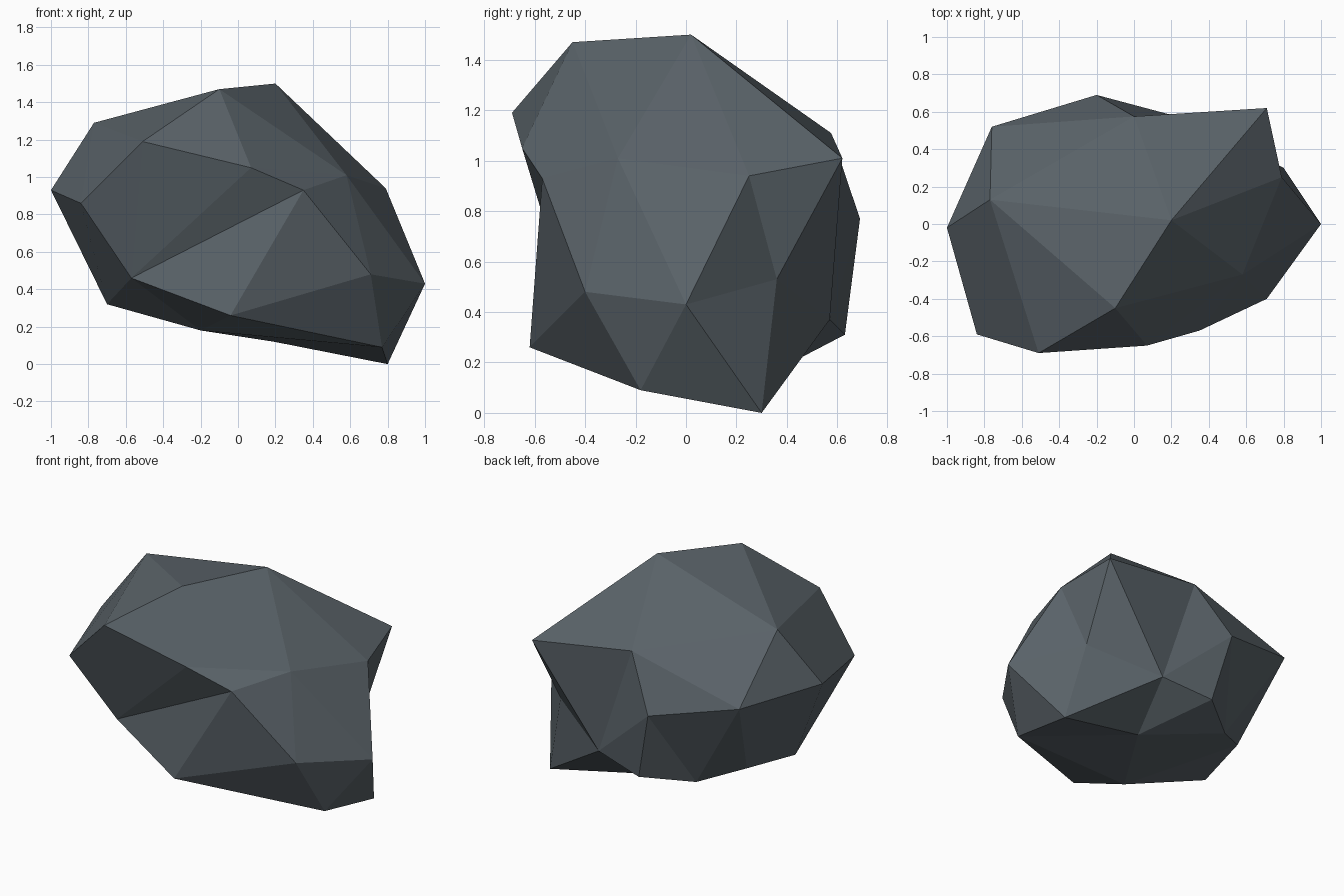
import bpy, bmesh
from mathutils import Vector

if "Cube" in bpy.data.objects:
    bpy.data.objects.remove(bpy.data.objects["Cube"])

# Corner points of the boulder, grouped by region
CORNERS = [
    (-1.0, -.02, .93), (-.77, .13, 1.29), (-.10, -.45, 1.47), (.20, .02, 1.50),   # 0-3 crown
    (.79, .25, .94), (1.0, 0, .43), (.80, .30, 0), (.77, -.18, .09),              # 4-7 right end
    (-.20, -.33, .18), (-.70, -.16, .32), (-.57, -.47, .46), (-.84, -.59, .86),   # 8-11 lower left
    (-.51, -.69, 1.19), (.07, -.65, 1.05), (.35, -.57, .93), (-.04, -.62, .26),   # 12-15 front
    (.71, -.40, .48), (.58, -.27, 1.01),                                          # 16-17 front right
    (-.76, .52, .90), (-.20, .69, .77), (0, .575, 1.11), (.71, .62, 1.01),        # 18-21 back
    (-.09, .63, .31), (.25, .57, .37), (.68, .36, .53),                           # 22-24 back hollow
    (-.37, .42, .27), (.19, .265, .12), (-.62, .24, .36),                         # 25-27 underside
]
CENTRE = Vector((0, 0, .72))

# Creases that must run between corners: hub -> neighbours
CREASES = {
    10: (13, 14, 15, 11, 8), 13: (14, 12, 2, 17), 2: (12, 17, 1),
    14: (17, 16, 15), 7: (15, 16, 5, 8), 16: (15, 5), 17: (5, 3, 4),
    3: (4, 21, 20, 1), 24: (4, 21, 5, 6), 6: (5, 23, 26),
    23: (21, 20, 19, 22, 26), 22: (26, 19, 25), 25: (19, 18),
    1: (20, 12, 11), 9: (11, 0), 8: (15,),
}


def det(a, b, c):
    return a.cross(b).dot(c)


def crosses(p, q, a, b):
    """True when arc p-q crosses arc a-b on the unit sphere."""
    return (det(p, q, a) * det(p, q, b) < 0 and det(a, b, p) * det(a, b, q) < 0
            and (p + q).dot(a + b) > 0)


def opposite(edge):
    return [v for f in edge.link_faces for v in f.verts if v not in edge.verts]


def force_crease(bm, a, b, kept):
    """Turn crossing edges until a and b are joined."""
    for _ in range(12):
        if bm.edges.get((a, b)):
            return
        options = []
        for e in bm.edges:
            p, q = e.verts
            if {p, q} & {a, b} or frozenset((p, q)) in kept:
                continue
            if not crosses(p.co, q.co, a.co, b.co):
                continue
            o = opposite(e)
            if len(o) == 2 and crosses(p.co, q.co, o[0].co, o[1].co):
                options.append((-len({a, b} & set(o)), e))
        if not options:
            return
        best = min(options, key=lambda t: t[0])[1]
        if bmesh.utils.edge_rotate(best, True) is None:
            return


# Skin the corner directions on a unit sphere
bm = bmesh.new()
verts = [bm.verts.new((Vector(c) - CENTRE).normalized()) for c in CORNERS]
bmesh.ops.convex_hull(bm, input=verts)

# Set the creases
kept = {frozenset((verts[h], verts[n])) for h, ring in CREASES.items() for n in ring}
for hub, ring in CREASES.items():
    for n in ring:
        force_crease(bm, verts[hub], verts[n], kept)

# Push each corner out to its place
for v, c in zip(verts, CORNERS):
    v.co = c
bmesh.ops.recalc_face_normals(bm, faces=bm.faces[:])

mesh = bpy.data.meshes.new("boulder")
bm.to_mesh(mesh)
bm.free()

# Flat slate colour
slate = bpy.data.materials.new("slate_grey")
slate.diffuse_color = (.10, .122, .138, 1)
slate.use_nodes = True
slate.node_tree.nodes["Principled BSDF"].inputs["Base Color"].default_value = slate.diffuse_color
mesh.materials.append(slate)
boulder = bpy.data.objects.new("boulder", mesh)
bpy.context.collection.objects.link(boulder)
